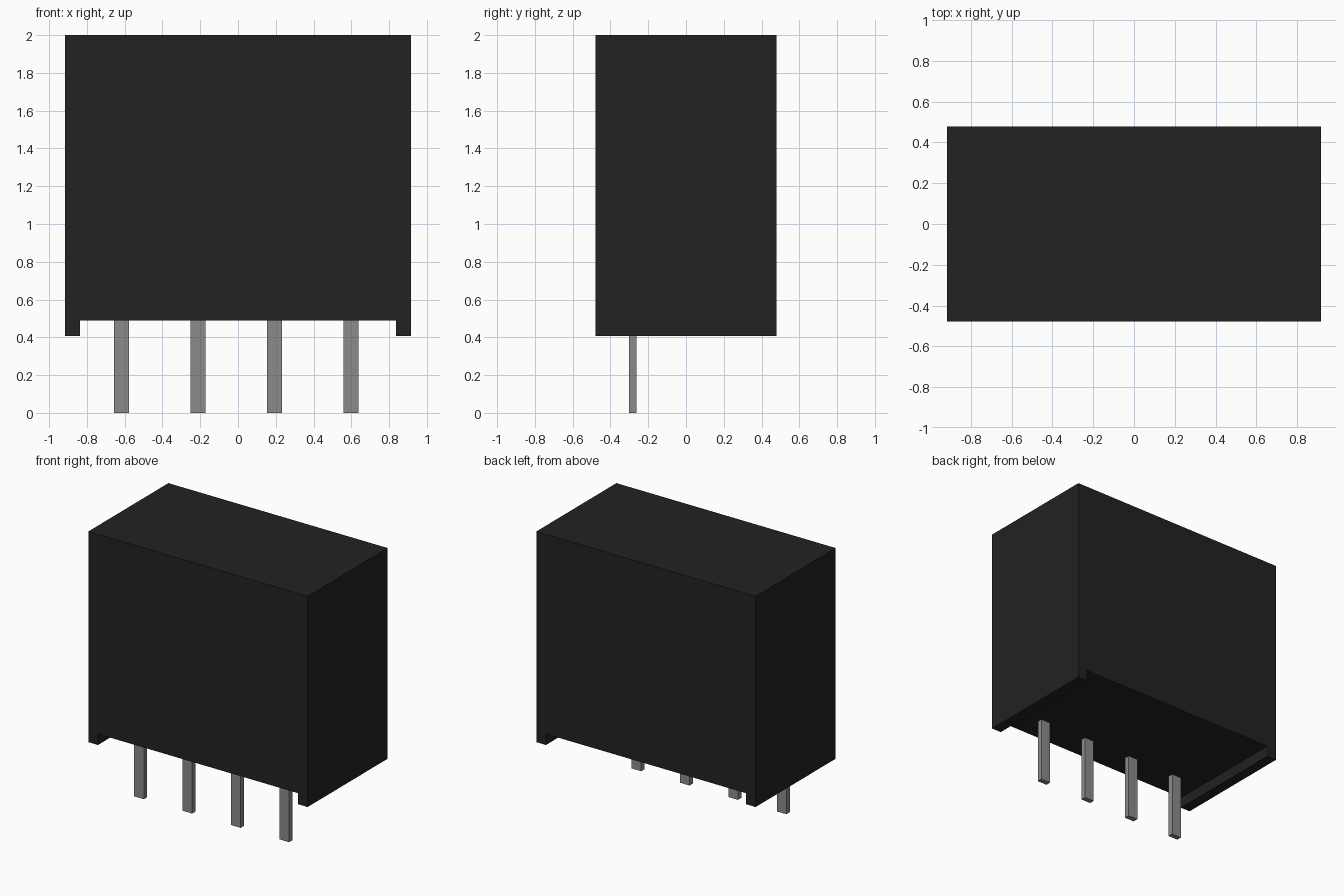
import bpy
import bmesh

cube = bpy.data.objects.get("Cube")
if cube:
    bpy.data.objects.remove(cube, do_unlink=True)


def make_material(name, value):
    mat = bpy.data.materials.new(name)
    mat.use_nodes = True
    colour = (value, value, value, 1.0)
    mat.diffuse_color = colour
    mat.node_tree.nodes["Principled BSDF"].inputs["Base Color"].default_value = colour
    return mat


def extruded(name, profile, y0, y1, mat):
    """Extrude an x-z outline from y0 to y1."""
    bm = bmesh.new()
    face = bm.faces.new([bm.verts.new((x, y0, z)) for x, z in profile])
    new = bmesh.ops.extrude_face_region(bm, geom=[face])["geom"]
    moved = [v for v in new if isinstance(v, bmesh.types.BMVert)]
    bmesh.ops.translate(bm, verts=moved, vec=(0, y1 - y0, 0))
    bmesh.ops.recalc_face_normals(bm, faces=bm.faces)
    mesh = bpy.data.meshes.new(name)
    bm.to_mesh(mesh)
    bm.free()
    mesh.materials.append(mat)
    obj = bpy.data.objects.new(name, mesh)
    bpy.context.collection.objects.link(obj)
    return obj


black = make_material("black plastic", 0.0160)
grey = make_material("grey metal", 0.26)

# Case with a standoff rail along each short side
W, INNER, BOTTOM, FLOOR, TOP = 0.917, 0.837, 0.407, 0.49, 2.0
extruded("case", [(-W, BOTTOM), (-INNER, BOTTOM), (-INNER, FLOOR), (INNER, FLOOR),
                  (INNER, BOTTOM), (W, BOTTOM), (W, TOP), (-W, TOP)],
         -0.478, 0.478, black)

# Row of four flat pins, set slightly into the case
for i in range(4):
    x = -0.616 + i * 0.405
    extruded(f"pin_{i + 1}", [(x - 0.04, 0), (x + 0.04, 0),
                              (x + 0.04, FLOOR + 0.02), (x - 0.04, FLOOR + 0.02)],
             -0.303, -0.263, grey)
